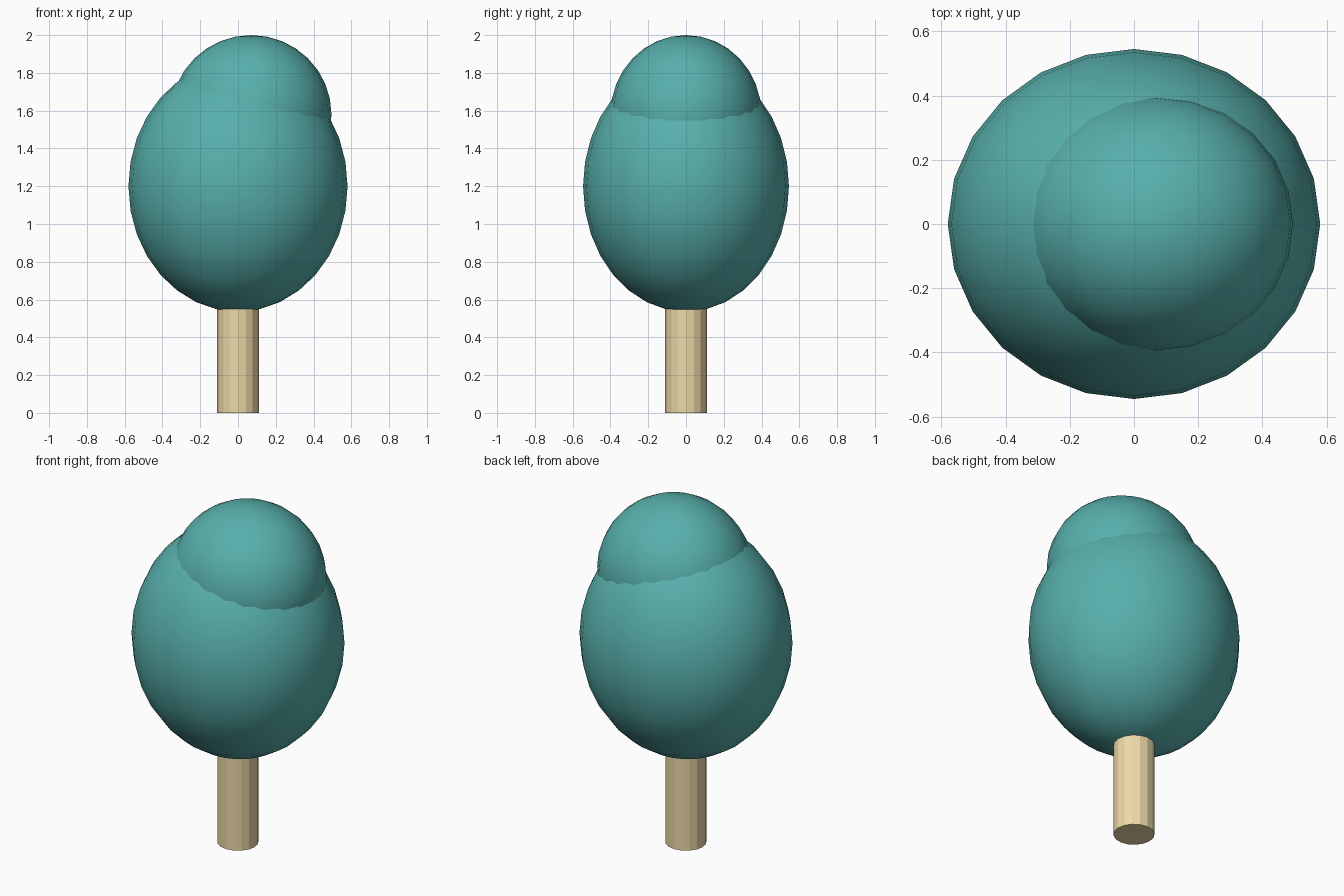
import bpy

if "Cube" in bpy.data.objects:
    bpy.data.objects.remove(bpy.data.objects["Cube"])


def material(name, color):
    mat = bpy.data.materials.new(name)
    mat.diffuse_color = (*color, 1.0)
    mat.use_nodes = True
    mat.node_tree.nodes["Principled BSDF"].inputs["Base Color"].default_value = mat.diffuse_color
    return mat


leaf = material("leaf_teal", (0.095, 0.43, 0.41))
wood = material("wood_tan", (0.85, 0.69, 0.39))


def foliage(name, center, radii):
    """Smooth ellipsoid blob of leaves."""
    bpy.ops.mesh.primitive_uv_sphere_add(segments=24, ring_count=16, radius=1, location=center)
    obj = bpy.context.object
    obj.name = name
    obj.scale = radii
    bpy.ops.object.transform_apply(location=False, rotation=False, scale=True)
    bpy.ops.object.shade_smooth()
    obj.data.materials.append(leaf)
    return obj


# Large lower crown and the smaller off-centre blob on top
foliage("lower_crown", (0, 0, 1.2), (0.58, 0.545, 0.664))
foliage("upper_crown", (0.07, 0, 1.58), (0.425, 0.40, 0.42))

# Faceted trunk, its top sunk into the crown
TRUNK_HEIGHT = 0.62
bpy.ops.mesh.primitive_cylinder_add(vertices=16, radius=0.11, depth=TRUNK_HEIGHT,
                                    location=(0, 0, TRUNK_HEIGHT / 2))
trunk = bpy.context.object
trunk.name = "trunk"
trunk.data.materials.append(wood)
